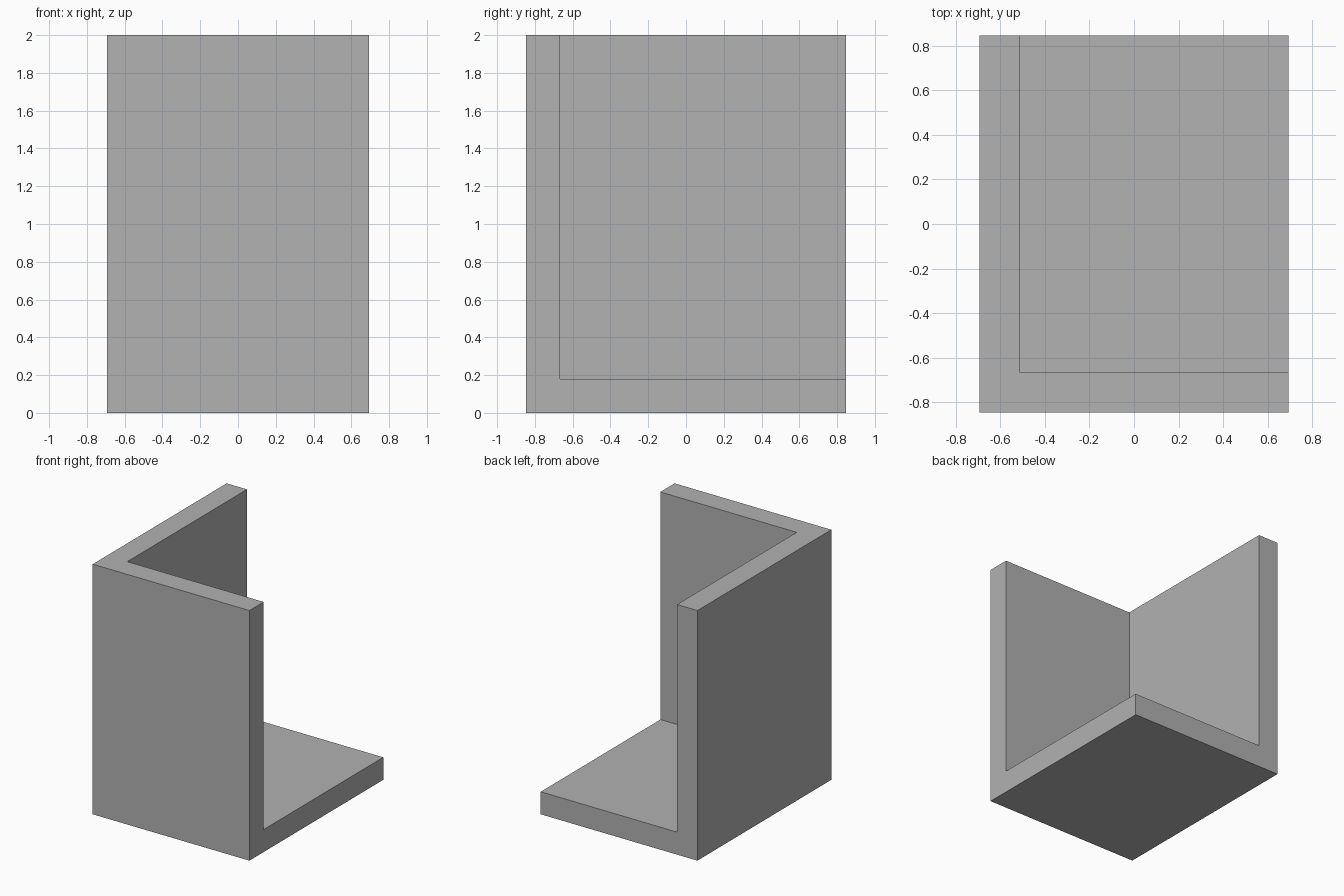
import bpy
from mathutils import Vector

default = bpy.data.objects.get("Cube")
if default:
    bpy.data.objects.remove(default, do_unlink=True)

WIDTH, DEPTH, HEIGHT = 1.386, 1.692, 2.0
WALL = 0.18      # thickness of both walls and the floor
OVER = 0.2       # how far the cutter sticks out of the open sides

grey = bpy.data.materials.new("plain_grey")
grey.use_nodes = True
colour = (0.445, 0.445, 0.445, 1)
grey.diffuse_color = colour
grey.node_tree.nodes["Principled BSDF"].inputs["Base Color"].default_value = colour


def box(name, low, high):
    """Axis-aligned box between two corners."""
    low, high = Vector(low), Vector(high)
    bpy.ops.mesh.primitive_cube_add(size=1, location=(low + high) / 2)
    obj = bpy.context.object
    obj.name = name
    obj.scale = high - low
    bpy.ops.object.transform_apply(location=True, rotation=False, scale=True)
    obj.data.materials.append(grey)
    return obj


x, y = WIDTH / 2, DEPTH / 2

# Hollow that leaves the floor, the front wall and the right wall
hollow = box("hollow_cutter", (-x + WALL, -y + WALL, WALL),
             (x + OVER, y + OVER, HEIGHT + OVER))
hollow.hide_render = True

# Three-sided corner body
corner = box("corner_bracket", (-x, -y, 0), (x, y, HEIGHT))
cut = corner.modifiers.new("hollow", 'BOOLEAN')
cut.operation = 'DIFFERENCE'
cut.solver = 'EXACT'
cut.object = hollow
bpy.ops.object.modifier_apply(modifier=cut.name)
bpy.data.objects.remove(hollow, do_unlink=True)
